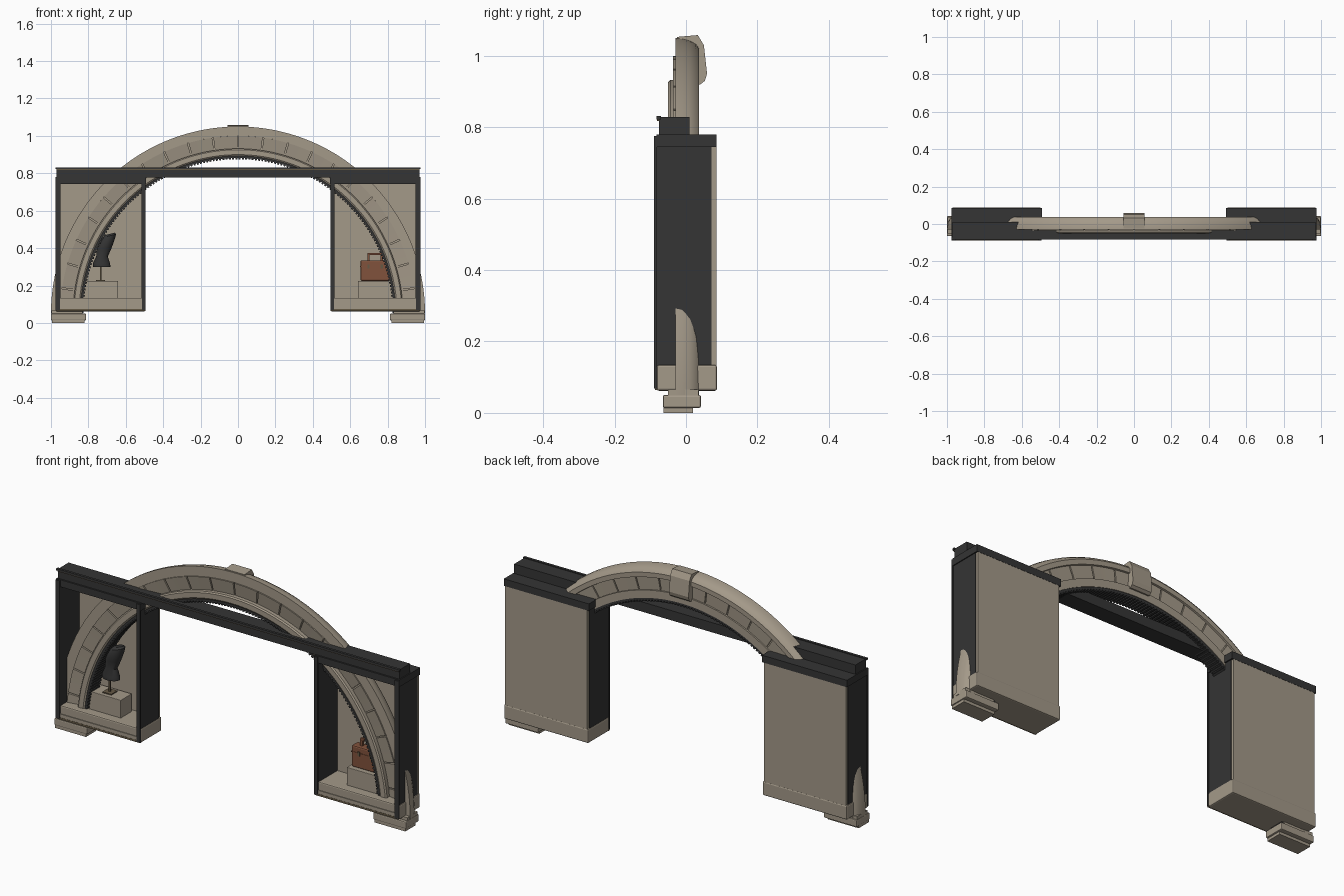
import bpy, bmesh, math
from mathutils import Vector

if "Cube" in bpy.data.objects:
    bpy.data.objects.remove(bpy.data.objects["Cube"])


def material(name, color):
    m = bpy.data.materials.new(name)
    m.use_nodes = True
    m.diffuse_color = (*color, 1)
    m.node_tree.nodes["Principled BSDF"].inputs["Base Color"].default_value = (*color, 1)
    return m


STONE = material("warm stone", (0.37, 0.32, 0.25))
DARK = material("charcoal metal", (0.035, 0.035, 0.035))
LEATHER = material("brown leather", (0.22, 0.085, 0.045))
BRONZE = material("dull bronze", (0.13, 0.10, 0.06))
CENTRE_Z = 0.05


def finish(name, bm, mat, smooth=False):
    bmesh.ops.recalc_face_normals(bm, faces=bm.faces)
    mesh = bpy.data.meshes.new(name)
    bm.to_mesh(mesh)
    bm.free()
    mesh.materials.append(mat)
    ob = bpy.data.objects.new(name, mesh)
    bpy.context.collection.objects.link(ob)
    if smooth:
        bpy.ops.object.select_all(action="DESELECT")
        ob.select_set(True)
        bpy.context.view_layer.objects.active = ob
        bpy.ops.object.shade_smooth_by_angle(angle=math.radians(30))
    return ob


def box(name, x, y, z, mat, bevel=0):
    """Box from (min, max) ranges, with an optional bevel."""
    x, y, z = sorted(x), sorted(y), sorted(z)
    bm = bmesh.new()
    bmesh.ops.create_cube(bm, size=1)
    for v in bm.verts:
        v.co = Vector([r[0] if c < 0 else r[1] for c, r in zip(v.co, (x, y, z))])
    if bevel:
        bmesh.ops.bevel(bm, geom=bm.edges[:], offset=bevel, segments=2,
                        profile=0.5, affect="EDGES")
    return finish(name, bm, mat)


def loft(bm, rings, closed=False):
    """Skin between rings of points and cap both ends."""
    rows = [[bm.verts.new(p) for p in ring] for ring in rings]
    n = len(rows[0])
    for a, b in zip(rows, rows[1:]):
        for i in range(n):
            j = (i + 1) % n
            bm.faces.new((a[i], a[j], b[j], b[i]))
    bm.faces.new(rows[0])
    bm.faces.new(rows[-1])


def sweep(bm, profile, start, end, steps):
    """Turn a (radius, y) profile through an arc of degrees."""
    rings = []
    for i in range(steps + 1):
        a = math.radians(start + (end - start) * i / steps)
        rings.append([(r * math.cos(a), y, CENTRE_Z + r * math.sin(a)) for r, y in profile])
    loft(bm, rings)


def arc(name, profile, mat, pieces=1, gap=0.0, steps=96):
    bm = bmesh.new()
    span = 180 / pieces
    for i in range(pieces):
        sweep(bm, profile, i * span + gap / 2, (i + 1) * span - gap / 2, steps)
    return finish(name, bm, mat, smooth=True)


# Arch: moulded rim, inner moulding, wedge stones and dark soffit
arc("arch_rim", [(0.845, -0.018), (0.95, -0.018), (0.95, -0.03), (1.0, -0.03),
                 (0.999, -0.01), (0.993, 0.012), (0.984, 0.028), (0.972, 0.037),
                 (0.948, 0.037), (0.945, 0.02), (0.845, 0.02)], STONE)
arc("arch_inner_moulding", [(0.843, -0.045), (0.85, -0.05), (0.876, -0.05),
                            (0.882, -0.044), (0.882, 0.033), (0.843, 0.033)], STONE)
arc("front_wedge_stones", [(0.88, -0.015), (0.88, -0.024), (0.95, -0.036), (0.95, -0.015)],
    STONE, pieces=22, gap=0.4, steps=4)
arc("back_wedge_stones", [(0.88, 0.015), (0.88, 0.025), (0.947, 0.028), (0.947, 0.015)],
    STONE, pieces=22, gap=0.4, steps=4)
arc("arch_soffit", [(0.832, -0.045), (0.845, -0.045), (0.845, 0.03), (0.832, 0.03)], DARK)
arc("soffit_teeth", [(0.825, -0.045), (0.835, -0.045), (0.835, 0.03), (0.825, 0.03)],
    DARK, pieces=150, gap=0.5, steps=1)

# Keystone, wrapped over the back of the crown
bm = bmesh.new()
key = [(-0.025, 1.053), (0.033, 1.058), (0.05, 1.03), (0.059, 0.95),
       (0.053, 0.93), (0.04, 0.92), (0.015, 0.92), (0.015, 1.0), (-0.025, 1.04)]
loft(bm, [[(x, y, z) for y, z in key] for x in (-0.055, 0.055)])
finish("keystone", bm, STONE)

# Beam across both display cases
box("beam", (-0.97, 0.97), (-0.075, 0.01), (0.778, 0.828), DARK)
box("beam_top_lip", (-0.975, 0.975), (-0.083, -0.07), (0.822, 0.832), DARK)
box("beam_bronze_line", (-0.97, 0.97), (-0.081, -0.075), (0.818, 0.822), BRONZE)

# Display cases and arch feet, mirrored
for side, s in (("right", -1), ("left", 1)):
    def part(name, x, y, z, mat, bevel=0):
        return box(f"{side}_{name}", (s * x[0], s * x[1]), y, z, mat, bevel)

    part("plinth", (0.495, 0.975), (-0.082, 0.087), (0.062, 0.134), STONE, 0.006)
    part("plinth_trim", (0.495, 0.972), (-0.087, -0.075), (0.064, 0.074), BRONZE)
    part("plinth_step", (0.51, 0.955), (-0.086, -0.08), (0.074, 0.092), STONE)
    part("back_panel", (0.502, 0.968), (0.07, 0.085), (0.1, 0.75), STONE)
    part("outer_wall", (0.95, 0.97), (-0.083, 0.071), (0.132, 0.75), DARK)
    part("inner_wall", (0.498, 0.516), (-0.083, 0.071), (0.132, 0.75), DARK)
    part("roof", (0.492, 0.975), (-0.083, 0.086), (0.744, 0.78), DARK)
    part("outer_post", (0.952, 0.976), (-0.089, -0.081), (0.068, 0.776), DARK)
    part("inner_post", (0.494, 0.514), (-0.089, -0.081), (0.068, 0.776), DARK)
    part("foot_base", (0.82, 0.995), (-0.063, 0.02), (0, 0.016), STONE)
    part("foot_block", (0.812, 1.0), (-0.065, 0.042), (0.014, 0.05), STONE, 0.005)
    part("foot_neck", (0.835, 0.997), (-0.05, 0.035), (0.045, 0.066), STONE)
    part("pedestal", (0.642, 0.855), (-0.035, 0.055), (0.13, 0.225), STONE, 0.002)

# Dress form on a stand
bm = bmesh.new()
torso = [(0.300, -0.728, 0.046, 0.032), (0.318, -0.730, 0.046, 0.033),
         (0.355, -0.727, 0.031, 0.024), (0.400, -0.716, 0.040, 0.031),
         (0.440, -0.700, 0.042, 0.036), (0.465, -0.690, 0.038, 0.030),
         (0.476, -0.684, 0.026, 0.018)]
loft(bm, [[(cx + rx * math.cos(t * math.tau / 20), 0.01 + ry * math.sin(t * math.tau / 20),
            z + 0.25 * rx * math.cos(t * math.tau / 20) * (z > 0.42)) for t in range(20)]
          for z, cx, rx, ry in torso])
finish("dress_form", bm, DARK, smooth=True)
box("dress_form_pole", (-0.739, -0.731), (0.006, 0.014), (0.225, 0.31), BRONZE)
box("dress_form_base", (-0.76, -0.71), (-0.015, 0.035), (0.224, 0.23), BRONZE)

# Leather case with handle and clasps
box("case_body", (0.655, 0.812), (-0.015, 0.035), (0.225, 0.335), LEATHER, 0.007)
box("case_lid_seam", (0.653, 0.814), (-0.017, 0.037), (0.300, 0.305), LEATHER)
for x in (0.698, 0.768):
    box("case_handle_post", (x - 0.006, x + 0.006), (0.004, 0.016), (0.33, 0.372), LEATHER)
    box("case_clasp", (x - 0.006, x + 0.006), (-0.019, -0.014), (0.29, 0.312), BRONZE)
box("case_handle_grip", (0.692, 0.774), (0.003, 0.017), (0.362, 0.375), LEATHER, 0.003)
